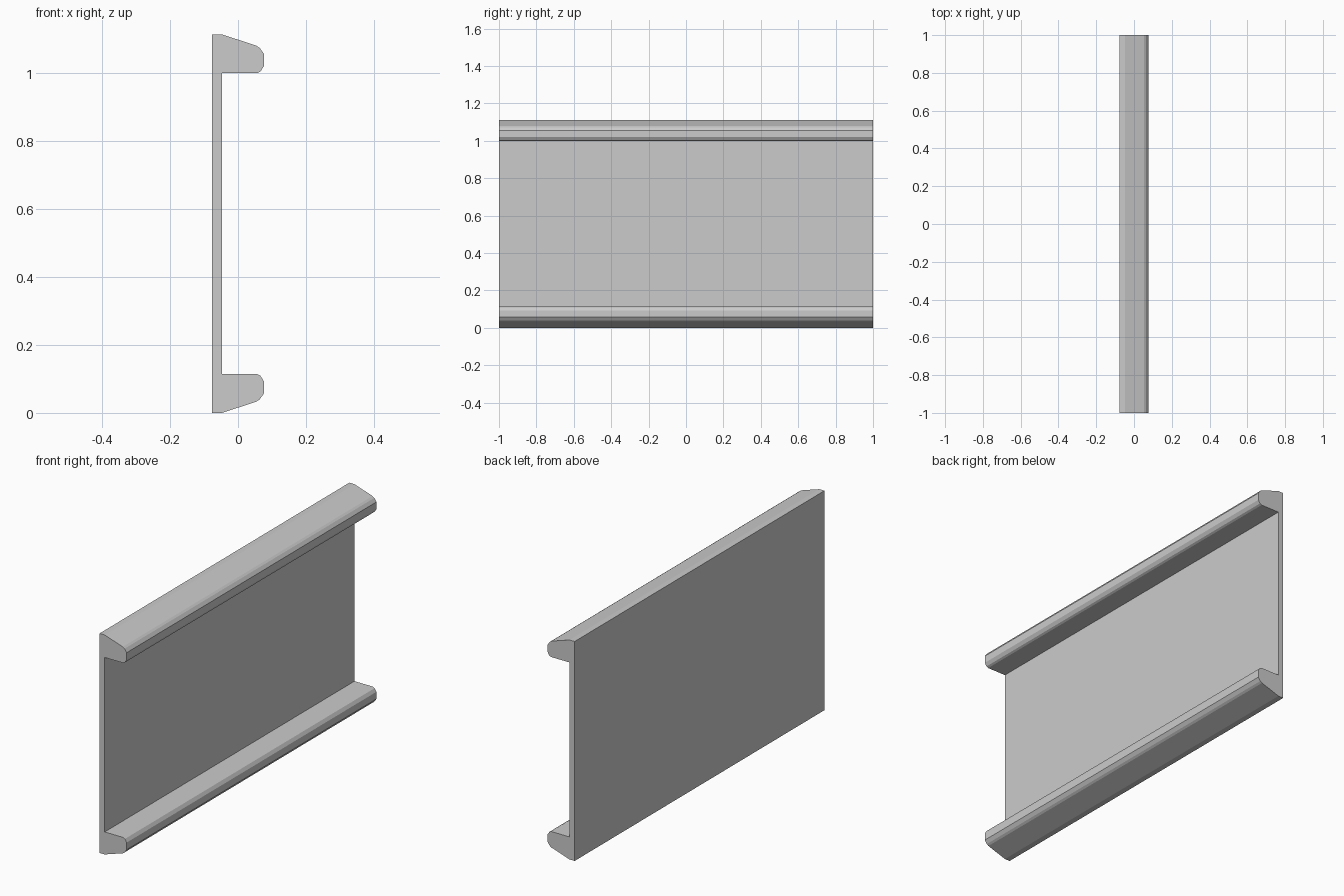
import bpy

if "Cube" in bpy.data.objects:
    bpy.data.objects.remove(bpy.data.objects["Cube"])

HEIGHT = 1.112
HALF_LENGTH = 1.0
BACK, WEB, FRONT = -0.076, -0.047, 0.076


def extrude_profile(name, profile):
    """Sweep a counter-clockwise (x, z) outline along y."""
    n = len(profile)
    verts = [(x, y, z) for y in (-HALF_LENGTH, HALF_LENGTH) for x, z in profile]
    faces = [tuple(range(n)), tuple(range(2 * n - 1, n - 1, -1))]
    faces += [(i, i + n, (i + 1) % n + n, (i + 1) % n) for i in range(n)]
    mesh = bpy.data.meshes.new(name)
    mesh.from_pydata(verts, [], faces)
    obj = bpy.data.objects.new(name, mesh)
    bpy.context.collection.objects.link(obj)
    return obj


# Tall thin back panel
extrude_profile("back_panel", [(BACK, 0), (WEB, 0), (WEB, HEIGHT), (BACK, HEIGHT)])

# Lower rail: sloped underside, bevelled nose, flat inner face
rail = [(WEB, 0), (0.054, 0.033), (0.064, 0.040), (FRONT, 0.057),
        (FRONT, 0.093), (0.066, 0.109), (0.056, 0.114), (WEB, 0.114)]
extrude_profile("bottom_rail", rail)

# Upper rail is the lower one flipped about mid height
extrude_profile("top_rail", [(x, HEIGHT - z) for x, z in reversed(rail)])
